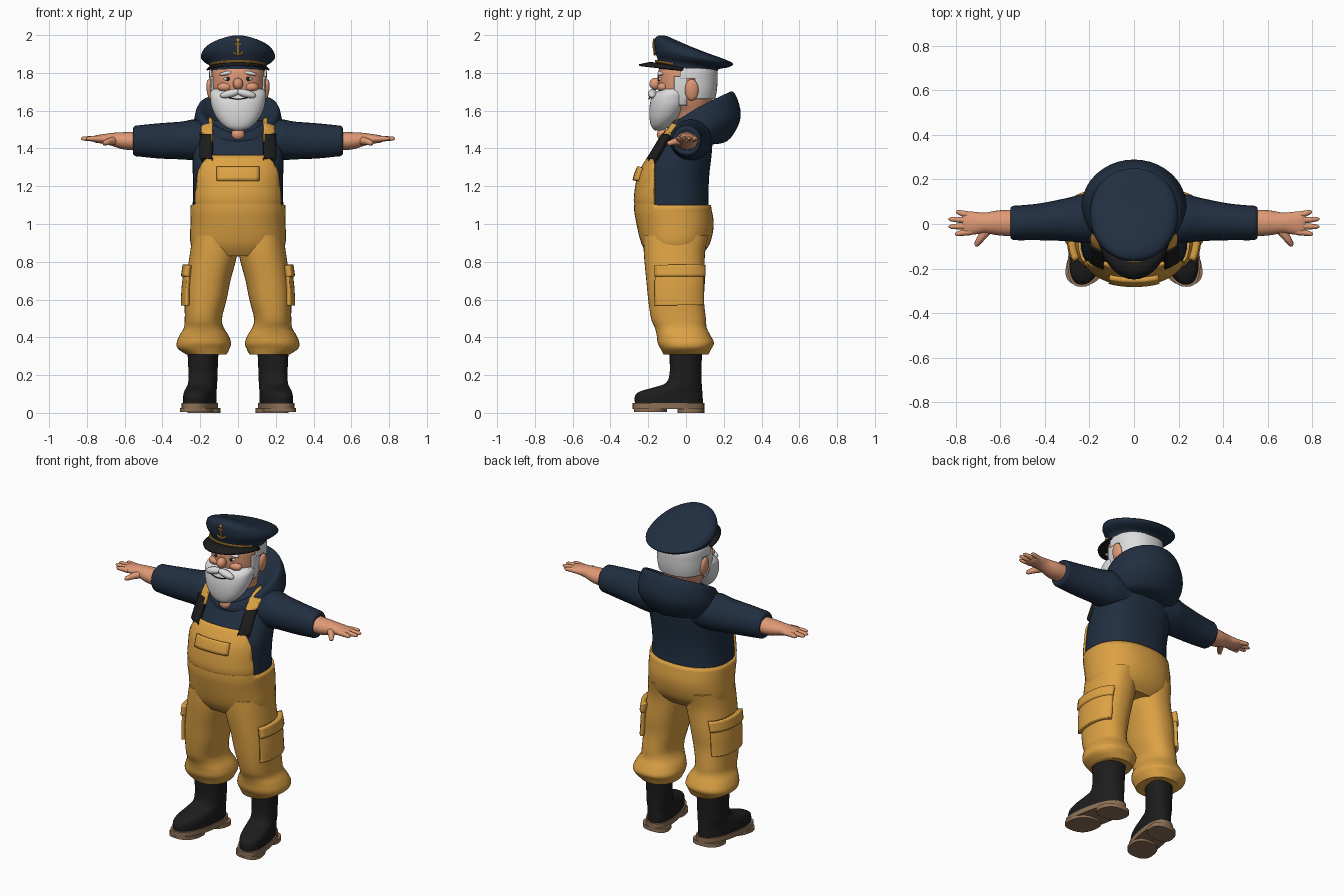
import bpy, bmesh, math
from mathutils import Vector, Matrix

if "Cube" in bpy.data.objects:
    bpy.data.objects.remove(bpy.data.objects["Cube"])

def material(name, rgb):
    m = bpy.data.materials.new(name)
    m.diffuse_color = (*rgb, 1)
    m.use_nodes = True
    m.node_tree.nodes["Principled BSDF"].inputs["Base Color"].default_value = m.diffuse_color
    return m

NAVY = material("navy_cloth", (0.015, 0.028, 0.052))
YELLOW = material("mustard_cloth", (0.72, 0.36, 0.058))
SKIN = material("skin", (0.74, 0.32, 0.18))
WHITE = material("white_hair", (0.72, 0.72, 0.72))
BLACK = material("black_rubber", (0.012, 0.012, 0.012))
SOLE = material("brown_sole", (0.27, 0.165, 0.095))
GOLD = material("gold_trim", (0.55, 0.30, 0.05))

def finish(name, bm, mat, mirror=False, thick=0, recalc=True):
    if recalc:
        bmesh.ops.recalc_face_normals(bm, faces=bm.faces[:])
    me = bpy.data.meshes.new(name)
    bm.to_mesh(me)
    bm.free()
    me.materials.append(mat)
    ob = bpy.data.objects.new(name, me)
    bpy.context.collection.objects.link(ob)
    bpy.context.view_layer.objects.active = ob
    ob.select_set(True)
    bpy.ops.object.shade_smooth_by_angle(angle=math.radians(40))
    ob.select_set(False)
    if thick:
        s = ob.modifiers.new("thickness", "SOLIDIFY")
        s.thickness, s.offset = thick, 1
    if mirror:
        ob.modifiers.new("mirror", "MIRROR")
    return ob

def smooth(rows, k=4):
    """Catmull-Rom interpolation between key sections."""
    out = []
    for i in range(len(rows) - 1):
        four = rows[max(i - 1, 0)], rows[i], rows[i + 1], rows[min(i + 2, len(rows) - 1)]
        for t in (j / k for j in range(k)):
            out.append([0.5 * (2*b + (c-a)*t + (2*a-5*b+4*c-d)*t*t + (3*b-a-3*c+d)*t**3)
                        for a, b, c, d in zip(*four)])
    return out + [rows[-1]]

def loft(rings):
    bm = bmesh.new()
    vs = [[bm.verts.new(p) for p in r] for r in rings]
    n = len(rings[0])
    for a, b in zip(vs, vs[1:]):
        for i in range(n):
            bm.faces.new((a[i], a[(i+1) % n], b[(i+1) % n], b[i]))
    bm.faces.new(vs[0])
    bm.faces.new(vs[-1])
    return bm

def power(v, n):
    return math.copysign(abs(v) ** (2 / n), v)

def section(row, n=2.3, p=1, skew=0, seg=40):
    """Ring: centre x, half width, front y, back y, front z, back z."""
    xc, hx, yf, yb, zf, zb = row
    pts = []
    for i in range(seg):
        a = math.tau * i / seg
        s = (1 - power(math.cos(a), n)) / 2
        y = yf + (yb - yf) * s
        pts.append((xc + hx * power(math.sin(a), n) - skew * y, y, zf + (zb - zf) * s ** p))
    return pts

def stack(rows, k=4, **kw):
    return loft([section(r, **kw) for r in smooth(rows, k)])

def level(rows):
    """Rows of z, half width, front y, back y on the centre line."""
    return [(0, hx, yf, yb, z, z) for z, hx, yf, yb in rows]

def shell(name, rows, mat, cuts, keep, thick, mirror=False):
    """Raised panel that follows a lofted surface, trimmed by planes."""
    bm = stack(rows)
    bmesh.ops.recalc_face_normals(bm, faces=bm.faces[:])
    for axis, d in cuts:
        no = Vector([axis == c for c in "xyz"])
        bmesh.ops.bisect_plane(bm, geom=bm.verts[:] + bm.edges[:] + bm.faces[:],
                               plane_co=no * d, plane_no=no)
    bad = [f for f in bm.faces if not keep(*f.calc_center_median())]
    bmesh.ops.delete(bm, geom=bad, context="FACES")
    return finish(name, bm, mat, mirror, thick, recalc=False)

def blob(name, co, size, mat, mirror=False, rot=0):
    bm = bmesh.new()
    bmesh.ops.create_uvsphere(bm, u_segments=20, v_segments=12, radius=1)
    bm.transform(Matrix.Translation(co) @ Matrix.Rotation(rot, 4, "Y") @ Matrix.Diagonal((*size, 1)))
    return finish(name, bm, mat, mirror)

def along_x(name, rows, mat):
    """Mirrored loft along x: x, centre y, centre z, half y, half z."""
    rings = []
    for x, yc, zc, ry, rz in smooth(rows):
        rings.append([(x, yc + ry * math.cos(math.tau * i / 24), zc + rz * math.sin(math.tau * i / 24))
                      for i in range(24)])
    return finish(name, loft(rings), mat, True)

def tube(name, pts, radii, mat, mirror=False, seg=12):
    pts = [Vector(p) for p in pts]
    rings = []
    for i, p in enumerate(pts):
        q = (pts[min(i+1, len(pts)-1)] - pts[max(i-1, 0)]).to_track_quat("Z", "Y")
        rings.append([p + q @ Vector((radii[i] * math.cos(math.tau * j / seg),
                                      radii[i] * math.sin(math.tau * j / seg), 0)) for j in range(seg)])
    return finish(name, loft(rings), mat, mirror)

# Torso: jacket, bib overalls, pocket and straps share one surface
torso = level([(.84, .21, -.19, .07), (.9, .24, -.225, .115), (1, .24, -.25, .135), (1.1, .24, -.265, .12),
               (1.2, .237, -.257, .12), (1.28, .24, -.235, .125), (1.36, .24, -.187, .135),
               (1.44, .23, -.138, .14), (1.5, .2, -.1, .135), (1.55, .13, -.07, .12)])
finish("jacket_body", stack(torso), NAVY)
shell("overalls_body", torso, YELLOW, [("z", 1.1), ("z", 1.36), ("y", -.165)],
      lambda x, y, z: z < 1.1 or (z < 1.36 and y < -.165), .012)
shell("bib_pocket", torso, YELLOW, [("x", -.105), ("x", .105), ("z", 1.225), ("z", 1.29)],
      lambda x, y, z: abs(x) < .105 and 1.225 < z < 1.29 and y < 0, .032)
shell("shoulder_straps", torso, YELLOW, [("x", s * d) for s in (1, -1) for d in (.13, .182)] + [("z", 1.43)],
      lambda x, y, z: .13 < abs(x) < .182 and z > 1.43 and y < .03, .022)
shell("strap_buckles", torso, BLACK, [("x", s * d) for s in (1, -1) for d in (.133, .187)] + [("z", 1.32), ("z", 1.46)],
      lambda x, y, z: .133 < abs(x) < .187 and 1.32 < z < 1.46 and y < .03, .03)

# Trouser legs with gathered cuffs and cargo pockets
leg = [((a + b) / 2, (b - a) / 2, yf, yb, z, z) for z, a, b, yf, yb in (
    (.94, .01, .24, -.225, .12), (.84, .005, .255, -.223, .1), (.7, .04, .275, -.21, .1),
    (.6, .06, .282, -.2, .095), (.5, .085, .282, -.185, .105), (.45, .075, .287, -.165, .11),
    (.41, .05, .31, -.155, .13), (.37, .037, .325, -.15, .148), (.34, .045, .318, -.135, .135),
    (.31, .06, .275, -.12, .12))]
finish("trouser_leg", stack(leg), YELLOW, True)
side = [("y", -.155), ("y", .08)]
shell("cargo_pocket", leg, YELLOW, side + [("z", .57), ("z", .74), ("x", .17)],
      lambda x, y, z: x > .17 and -.155 < y < .08 and .57 < z < .74, .02, True)
shell("cargo_flap", leg, YELLOW, side + [("z", .72), ("z", .78), ("x", .17)],
      lambda x, y, z: x > .17 and -.155 < y < .08 and .72 < z < .78, .03, True)

# Rubber boots with treaded soles, toes turned out
boot = [(.185, hx, yf, yb, z, z) for z, hx, yf, yb in (
    (.045, .08, -.27, .09), (.09, .08, -.27, .088), (.115, .078, -.24, .086), (.135, .076, -.17, .085),
    (.16, .074, -.105, .083), (.22, .075, -.086, .082), (.33, .08, -.09, .085))]
finish("boot", stack(boot, skew=.18), BLACK, True)
for part, yf, yb, z0, z1 in (("sole", -.282, .097, .02, .052), ("heel", -.045, .097, 0, .025),
                             ("front_tread", -.275, -.1, .006, .025)):
    rows = [(.185, .086, yf, yb, z, z) for z in (z0, z1)]
    finish("boot_" + part, stack(rows, 1, skew=.18, n=2.5), SOLE, True)

# Sleeves, forearms and hands
along_x("sleeve", [(.12, .03, 1.43, .1, .09), (.22, .025, 1.445, .11, .108), (.3, .02, 1.442, .097, .1),
                   (.42, .01, 1.44, .083, .093), (.52, .005, 1.44, .078, .083), (.543, .005, 1.44, .076, .08),
                   (.555, .005, 1.44, .066, .068), (.55, .005, 1.44, .05, .05)], NAVY)
along_x("forearm_and_palm", [(.5, .005, 1.44, .06, .05), (.6, .005, 1.44, .057, .046), (.67, .005, 1.448, .046, .034),
                             (.71, .004, 1.45, .05, .026), (.75, .004, 1.45, .052, .02), (.77, .004, 1.45, .04, .012)], SKIN)
for name, y0, y1, tip in (("index", -.035, -.045, .805), ("middle", -.01, -.012, .832),
                          ("ring", .016, .022, .832), ("little", .04, .054, .8)):
    mid = (.74 + tip) / 2
    tube(name + "_finger", [(.73, y0, 1.45), (mid, (y0+y1)/2, 1.452), (tip - .01, y1, 1.452), (tip, y1, 1.452)],
         [.015, .0135, .01, .004], SKIN, True)
tube("thumb", [(.65, -.015, 1.443), (.685, -.06, 1.436), (.707, -.092, 1.427), (.711, -.1, 1.425)],
     [.024, .018, .012, .004], SKIN, True)

# Hood lying open around the neck
hood = [(0, .15, -.1, .13, 1.38, 1.42), (0, .2, -.13, .22, 1.41, 1.44), (0, .233, -.14, .28, 1.44, 1.53),
        (0, .233, -.135, .287, 1.46, 1.61), (0, .213, -.12, .25, 1.475, 1.7),
        (0, .175, -.095, .2, 1.475, 1.67), (0, .12, -.06, .13, 1.47, 1.58)]
finish("hood", stack(hood, n=2, p=.7), NAVY)
blob("open_collar", (0, -.125, 1.475), (.036, .03, .032), SKIN)

# Head, hair and face
head = level([(1.48, .09, -.05, .09), (1.58, .1, -.06, .11), (1.64, .125, -.12, .135), (1.7, .138, -.143, .15),
              (1.76, .14, -.15, .155), (1.82, .138, -.143, .152), (1.87, .11, -.1, .12)])
finish("head", stack(head), SKIN)
shell("hair", head, WHITE, [("z", 1.665), ("z", 1.77), ("y", .045), ("y", -.03)],
      lambda x, y, z: (z > 1.665 and y > .045) or (z > 1.77 and y > -.03), .012)
shell("sideburns", head, WHITE, [("z", 1.63), ("z", 1.78), ("y", -.06), ("y", .005)],
      lambda x, y, z: 1.63 < z < 1.78 and -.06 < y < .005, .009)
beard = level([(1.495, .025, -.165, -.13), (1.515, .07, -.183, -.09), (1.56, .112, -.193, -.04),
               (1.62, .14, -.193, .005), (1.67, .148, -.183, .02), (1.695, .147, -.163, .02), (1.715, .135, -.13, .01)])
finish("beard", stack(beard), WHITE)
blob("moustache", (.042, -.178, 1.69), (.055, .024, .021), WHITE, True, .25)
tube("mouth_line", [(x / 100, -.197 + (x / 100) ** 2 * 3, 1.662 + (x / 100) ** 2 * 3) for x in range(-5, 6)],
     [.003] * 11, BLACK, seg=6)
blob("nose", (0, -.162, 1.742), (.027, .032, .032), SKIN)
blob("cheek", (.07, -.122, 1.725), (.04, .03, .025), SKIN, True)
blob("eye_white", (.055, -.128, 1.768), (.022, .018, .012), WHITE, True)
blob("pupil", (.053, -.14, 1.768), (.011, .009, .011), BLACK, True)
blob("eyebrow", (.062, -.133, 1.798), (.038, .018, .011), WHITE, True, .2)
blob("ear", (.148, .03, 1.71), (.018, .036, .058), SKIN, True, .12)

# Peaked cap: band, tilted crown, visor, cord and badge
cap = [(0, .148, -.145, .162, 1.82, 1.8), (0, .155, -.15, .175, 1.87, 1.82), (0, .182, -.16, .225, 1.9, 1.83),
       (0, .197, -.166, .25, 1.93, 1.848), (0, .172, -.165, .205, 1.98, 1.872),
       (0, .1, -.14, .1, 1.998, 1.91), (0, .03, -.1, 0, 1.995, 1.95)]
finish("cap", stack(cap, n=2.1), NAVY)
visor = bmesh.new()
rows = []
for i in range(21):
    a = math.radians(-85 + 8.5 * i)
    s, c = math.sin(a), math.cos(a)
    rows.append([visor.verts.new(p) for p in ((.14 * s, -.13 * c, 1.815 + .03 * c),
                                              (.157 * s, -.195 * c, 1.812 + .035 * c),
                                              (.162 * s, -.247 * c, 1.808 + .028 * c))])
for a, b in zip(rows, rows[1:]):
    for j in range(2):
        visor.faces.new((a[j], a[j+1], b[j+1], b[j]))
finish("cap_visor", visor, BLACK, thick=.01)
arc = [math.radians(-65 + 6.5 * i) for i in range(21)]
tube("cap_cord", [(.158 * math.sin(a), -.158 * math.cos(a), 1.835 + .027 * math.cos(a)) for a in arc],
     [.007] * 21, GOLD, seg=8)
tube("badge_stem", [(0, -.163, 1.895), (0, -.17, 1.93), (0, -.171, 1.965)], [.006] * 3, GOLD, seg=8)
tube("badge_bar", [(-.018, -.17, 1.952), (.018, -.17, 1.952)], [.005] * 2, GOLD, seg=8)
tube("badge_curve", [(.03 * math.sin(a), -.166, 1.925 - .028 * math.cos(a)) for a in arc], [.006] * 21, GOLD, seg=8)
blob("badge_top", (0, -.17, 1.973), (.01, .006, .01), GOLD)
